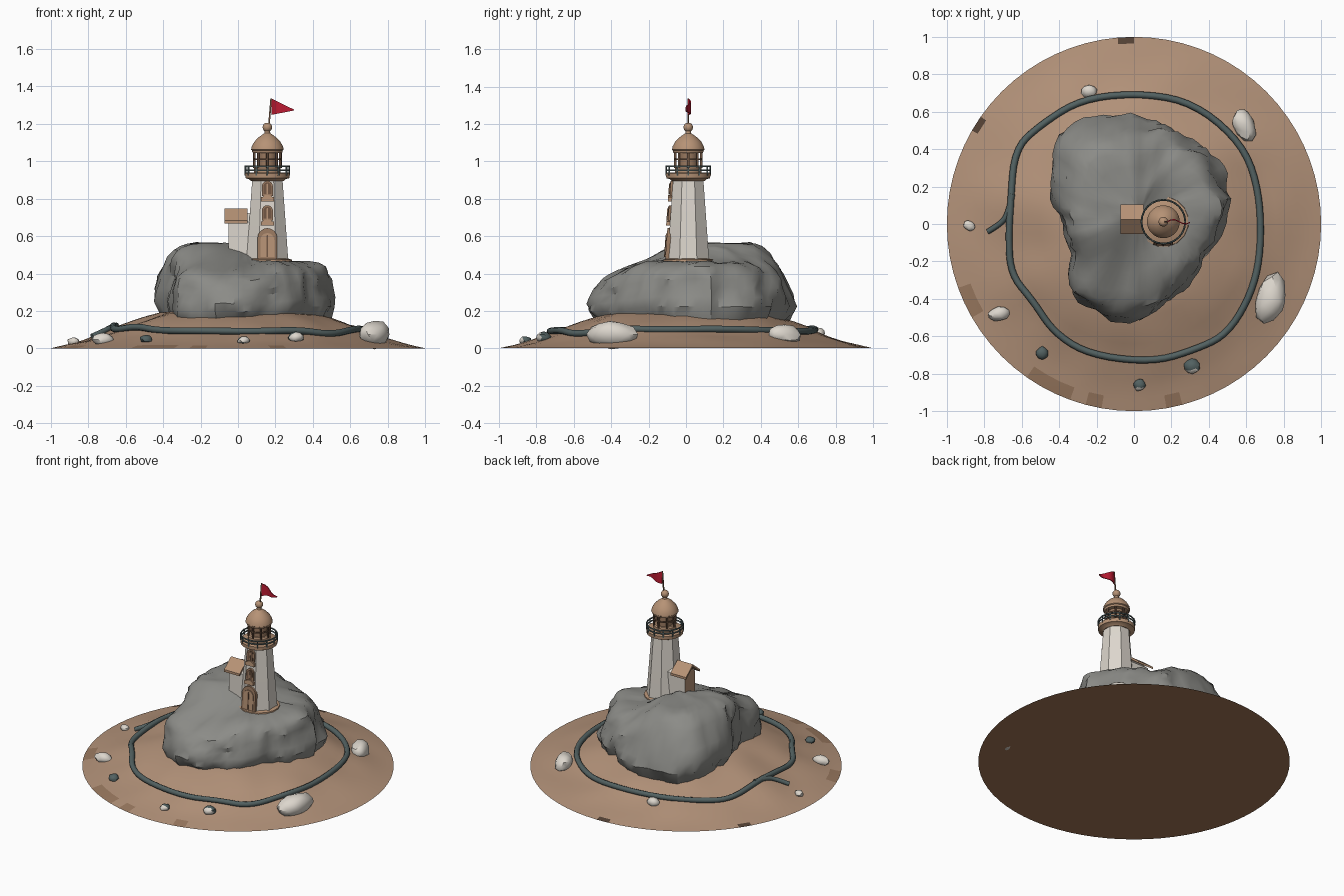
import bpy, bmesh, math, random
from mathutils import Vector, Matrix, noise

if "Cube" in bpy.data.objects:
    bpy.data.objects.remove(bpy.data.objects["Cube"])

random.seed(4)
TX, TY = 0.157, 0.012          # lighthouse axis


def material(name, rgb):
    m = bpy.data.materials.new(name)
    m.diffuse_color = (*rgb, 1)
    m.use_nodes = True
    m.node_tree.nodes["Principled BSDF"].inputs["Base Color"].default_value = m.diffuse_color
    return m


SAND = material("sand", (0.445, 0.285, 0.19))
UNDER = material("earth underside", (0.36, 0.18, 0.09))
EARTH = material("dark earth", (0.09, 0.055, 0.036))
ROCK = material("grey rock", (0.26, 0.26, 0.243))
WHITE = material("chalk white", (0.72, 0.675, 0.61))
TEAL = material("dark teal", (0.085, 0.12, 0.12))
TAN = material("tan trim", (0.47, 0.29, 0.18))
TRIM = material("weathered brown", (0.32, 0.19, 0.115))
BROWN = material("wood brown", (0.16, 0.09, 0.055))
RED = material("flag red", (0.5, 0.011, 0.032))


def finish(name, bm, mats, angle=40):
    bmesh.ops.recalc_face_normals(bm, faces=bm.faces)
    me = bpy.data.meshes.new(name)
    bm.to_mesh(me)
    bm.free()
    for m in mats:
        me.materials.append(m)
    ob = bpy.data.objects.new(name, me)
    bpy.context.collection.objects.link(ob)
    smooth(ob, angle)
    return ob


def smooth(ob, angle):
    bpy.ops.object.select_all(action='DESELECT')
    ob.select_set(True)
    bpy.context.view_layer.objects.active = ob
    bpy.ops.object.shade_smooth_by_angle(angle=math.radians(angle))


def skin(bm, rings):
    """Join equal closed rings of points with quads and cap both ends."""
    vs = [[bm.verts.new(p) for p in r] for r in rings]
    n = len(vs[0])
    for a, b in zip(vs, vs[1:]):
        for i in range(n):
            bm.faces.new((a[i], a[(i + 1) % n], b[(i + 1) % n], b[i]))
    return bm.faces.new(vs[0]), bm.faces.new(vs[-1])


def lathe(name, profile, mat, n=24, angle=40):
    bm = bmesh.new()
    skin(bm, [[(TX + r * math.cos((i + .5) * math.tau / n),
                TY + r * math.sin((i + .5) * math.tau / n), z)
               for i in range(n)] for r, z in profile])
    return finish(name, bm, [mat], angle)


def tube(name, pts, radius, mat, cyclic=False, res=4, sides=1):
    cu = bpy.data.curves.new(name, 'CURVE')
    cu.dimensions = '3D'
    cu.bevel_depth, cu.bevel_resolution, cu.resolution_u = radius, sides, res
    cu.use_fill_caps = True
    sp = cu.splines.new('NURBS' if res > 1 else 'POLY')
    sp.points.add(len(pts) - 1)
    for p, co in zip(sp.points, pts):
        p.co = (*co, 1)
    sp.use_cyclic_u = cyclic
    if res > 1:
        sp.order_u = 3
        sp.use_endpoint_u = not cyclic
    cu.materials.append(mat)
    ob = bpy.data.objects.new(name, cu)
    bpy.context.collection.objects.link(ob)
    bpy.ops.object.select_all(action='DESELECT')
    ob.select_set(True)
    bpy.context.view_layer.objects.active = ob
    bpy.ops.object.convert(target='MESH')
    smooth(ob, 60)


def lerp_table(table, t):
    for (a, u), (b, v) in zip(table, table[1:]):
        if t <= b:
            return u + (v - u) * (t - a) / (b - a)
    return table[-1][1]


# --- sandy mound with a flat underside
MOUND = [(0, .2), (.35, .2), (.45, .18), (.6, .13), (.7, .085), (.8, .052), (.9, .024), (1, .001)]


def ground_z(x, y):
    r = math.hypot(x, y)
    return max(0, lerp_table(MOUND, r) + .02 * noise.noise((x * 4, y * 4, 1)) * min(1, (1 - r) * 4))


bm = bmesh.new()
N = 72
circle = [(math.cos(i * math.tau / N), math.sin(i * math.tau / N)) for i in range(N)]
radii = [1, .965, .93, .88, .83, .76, .7, .64, .57, .5, .42, .3, .1]
bottom, _ = skin(bm, [[(r * c, r * s, ground_z(r * c, r * s)) for c, s in circle] for r in radii])
for f in bm.faces:                       # darker earth showing through at the rim
    c = f.calc_center_median()
    a = math.degrees(math.atan2(c.y, c.x)) % 360
    if .96 < c.xy.length and any(abs(a - d) < 2.6 for d in (92, 149)):
        f.material_index = 2
    elif .93 < c.xy.length and any(abs(a - d) < 2.6 for d in (205, 238, 245, 258, 283)):
        f.material_index = 3
bottom.material_index = 1
finish("sand_mound", bm, [SAND, UNDER, EARTH, TRIM], 50)

# --- big rock: an outline lofted through a cliff profile
OUTLINE = [(-.44, .3), (-.39, .45), (-.27, .55), (-.1, .58), (.1, .55), (.25, .49), (.4, .4),
           (.49, .25), (.53, .13), (.49, -.02), (.4, -.15), (.29, -.3), (.12, -.45), (-.08, -.52),
           (-.25, -.46), (-.33, -.36), (-.33, -.18), (-.38, 0), (-.42, .15)]
CX, CY = .03, .05
polar = sorted((math.atan2(y - CY, x - CX), math.hypot(x - CX, y - CY)) for x, y in OUTLINE)
polar = [(polar[-1][0] - math.tau, polar[-1][1])] + polar + [(polar[0][0] + math.tau, polar[0][1])]


def rock_top(x, y):
    d = math.hypot((x + .25) / .38, (y - .2) / .38)
    s = max(0, min(1, (1.25 - d) * 1.5))
    s = s * s * (3 - 2 * s)
    return .468 + .1 * s - .085 * max(0, min(1, (-y - .2) / .3))


CLIFF = [(0, .88), (.16, .95), (.3, .995), (.45, 1.0), (.6, .985), (.72, .96), (.83, .92),
         (.91, .87), (.96, .8), (.99, .7), (1, .55), (1, .4), (1, .25), (1, .1)]
rings = []
for f, s in CLIFF:
    ring = []
    for i in range(N):
        a = -math.pi + i * math.tau / N
        c, sn = math.cos(a), math.sin(a)
        lean = .13 * max(0, f - .35) / .65 * min(1, max(0, sn + .6))
        r = lerp_table(polar, a) * s * (1 - lean)
        p = Vector((CX + r * c, CY + r * sn, .12 + .35 * f))
        crag = .04 * noise.noise(p * 5) - .05 * abs(noise.noise(p * 8 + Vector((3, 1, 7)))) + .016
        crag += .014 * noise.noise(p * 17)
        r += crag if s > .6 and f < 1 else 0
        x, y = CX + r * c, CY + r * sn
        z = .12 + (rock_top(x, y) - .12) * f
        if math.hypot(x - TX, y - TY) > .16:
            z += (.022 * noise.noise((x * 6, y * 6, 4)) - .02 * abs(noise.noise((x * 9, y * 9, 8)))) * f
        ring.append((x, y, z))
    rings.append(ring)
bm = bmesh.new()
skin(bm, rings)
finish("big_rock", bm, [ROCK], 32)

# --- rope circling the mound, with a loose end
LOOP = [(-.66, .1), (-.64, .4), (-.5, .53), (-.28, .67), (.03, .7), (.32, .65), (.58, .43), (.67, .18),
        (.68, -.14), (.63, -.37), (.5, -.59), (.33, -.67), (.1, -.74), (-.24, -.7), (-.43, -.58),
        (-.54, -.41), (-.66, -.27), (-.67, -.06)]
on_ground = [(x, y, ground_z(x, y) + .012 + .012 * (i % 2)) for i, (x, y) in enumerate(LOOP)]
tube("rope_loop", on_ground, .018, TEAL, True, 5, 2)
tube("rope_end", [(x, y, ground_z(x, y) + .012) for x, y in
                  ((-.65, .16), (-.67, .06), (-.71, .0), (-.78, -.04))], .015, TEAL, False, 5, 2)


# --- scattered stones; pale_front gives a chalky side facing -y
def stone(name, x, y, size, turn, mat, pale_front=False):
    bm = bmesh.new()
    bmesh.ops.create_icosphere(bm, subdivisions=2, radius=1)
    seed = Vector((x * 9, y * 9, 2))
    for v in bm.verts:
        v.co *= 1 + .2 * noise.noise(v.co * 1.3 + seed)
    M = Matrix.Translation((x, y, ground_z(x, y) + size[2] * .4))
    M = M @ Matrix.Rotation(math.radians(turn), 4, 'Z') @ Matrix.Diagonal((*size, 1))
    bm.transform(M)
    bm.normal_update()
    for f in bm.faces:
        f.material_index = int(pale_front and f.normal.y < -.45)
    finish(name, bm, [mat, WHITE], 35)


for i, (x, y, sx, sy, sz, t) in enumerate([
        (.73, -.4, .08, .135, .072, -15), (.59, .53, .058, .09, .055, 25), (-.72, -.48, .058, .038, .034, 10),
        (-.24, .71, .042, .035, .03, 0), (-.88, -.01, .034, .026, .022, -30)]):
    stone(f"pale_stone_{i + 1}", x, y, (sx, sy, sz), t, WHITE)
for i, (x, y, s) in enumerate([(-.49, -.69, .034), (.31, -.76, .042), (.03, -.86, .032)]):
    stone(f"teal_stone_{i + 1}", x, y, (s, s, s * .7), 40 * i, TEAL, i > 0)

# --- lighthouse body, gallery and lantern
lathe("tower", [(.122, .43), (.12, .48), (.087, .91)], WHITE, 8, 20)
lathe("tower_footing", [(.14, .44), (.134, .474), (.11, .482)], TAN, 16)
lathe("gallery_floor", [(.088, .895), (.1, .905), (.118, .91), (.12, .935), (.112, .94)], TAN)
lathe("lantern_core", [(.052, .93), (.052, 1.06)], TRIM, 12)
lathe("lantern_base", [(.072, .93), (.072, .965), (.064, .972)], TAN, 16)
lathe("lantern_ring", [(.078, 1.045), (.082, 1.05), (.082, 1.06), (.07, 1.065)], TAN)
lathe("dome_roof", [(.08, 1.056), (.088, 1.062), (.084, 1.08), (.07, 1.105), (.048, 1.128),
                    (.028, 1.142), (.016, 1.15), (.014, 1.165)], TAN)
lathe("dome_ball", [(.012, 1.155)] + [(.026 * math.sin(k * math.pi / 8), 1.182 - .026 * math.cos(k * math.pi / 8))
                                      for k in range(1, 8)], TAN, 16)


def around(r, n, z):
    return [(TX + r * math.cos(k * math.tau / n), TY + r * math.sin(k * math.tau / n), z) for k in range(n)]


for name, r, z, mat in (("upper_rail", .117, .973, TEAL), ("lower_rail", .117, .953, TEAL),
                        ("lantern_hoop", .07, 1.012, BROWN)):
    tube(name, around(r, 24, z), .005, mat, True, 1)
for k, (x, y, z) in enumerate(around(.117, 12, .925)):
    tube(f"rail_post_{k + 1}", [(x, y, z), (x, y, .977)], .005, TEAL, False, 1)
for k, (x, y, z) in enumerate(around(.07, 8, .965)):
    tube(f"lantern_post_{k + 1}", [(x, y, z), (x, y, 1.05)], .007, BROWN, False, 1)

# --- flag pole and waving pennant
tube("flag_pole", [(TX + .008, TY, 1.19), (TX + .02, TY, 1.335)], .005, BROWN, False, 1)
bm = bmesh.new()
sections = []
for k in range(7):
    t = k / 6
    x, h = .178 + .122 * t, .042 * (1 - t) + .002
    y, zc = TY + .012 * math.sin(t * 6), 1.292 - .018 * t
    sections.append([(x, y - .003, zc - h), (x, y + .003, zc - h), (x, y + .003, zc + h), (x, y - .003, zc + h)])
skin(bm, sections)
finish("pennant", bm, [RED])


# --- arched door and windows on the sloping front wall
def arch(name, z0, w, h, out, mat):
    pts = [(-w / 2, 0), (w / 2, 0)] + [(w / 2 * math.cos(a), h - w / 2 + w / 2 * math.sin(a))
                                       for a in [k * math.pi / 8 for k in range(9)]]
    bm = bmesh.new()
    skin(bm, [[(TX + x, TY - (.111 - (z0 + z - .48) * .071) - d, z0 + z) for x, z in pts] for d in (-.02, out)])
    finish(name, bm, [mat])


for name, z0, w, h in (("door", .478, .105, .165), ("low_window", .685, .06, .08), ("high_window", .815, .06, .08)):
    arch(name + "_frame", z0, w, h, .012, TRIM)
    arch(name + "_panel", z0 + .01, w * .7, h * .78, .016, TAN if name == "door" else BROWN)
    if name == "door":
        arch("door_groove", z0 + .01, .008, h * .72, .019, BROWN)
    else:
        arch(name + "_sill", z0 - .006, w * 1.15, .012, .02, TAN)
        arch(name + "_bar", z0 + .008, .007, h * .72, .02, TAN)

# --- side shed with a gable roof, ridge along x
SY = .025
bm = bmesh.new()
gable = [(-.055, .48), (.055, .48), (.055, .675), (0, .725), (-.055, .675)]
_, _ = skin(bm, [[(x, SY + y, z) for y, z in gable] for x in (-.05, .09)])
for f in bm.faces:                       # tan gable end
    f.material_index = int(f.calc_center_median().x < -.049)
finish("shed_walls", bm, [WHITE, TAN], 20)
bm = bmesh.new()
roof = [(-.078, .668), (0, .732), (.078, .668), (.078, .684), (0, .748), (-.078, .684)]
skin(bm, [[(x, SY + y, z) for y, z in roof] for x in (-.072, .05)])
finish("shed_roof", bm, [TAN], 20)
